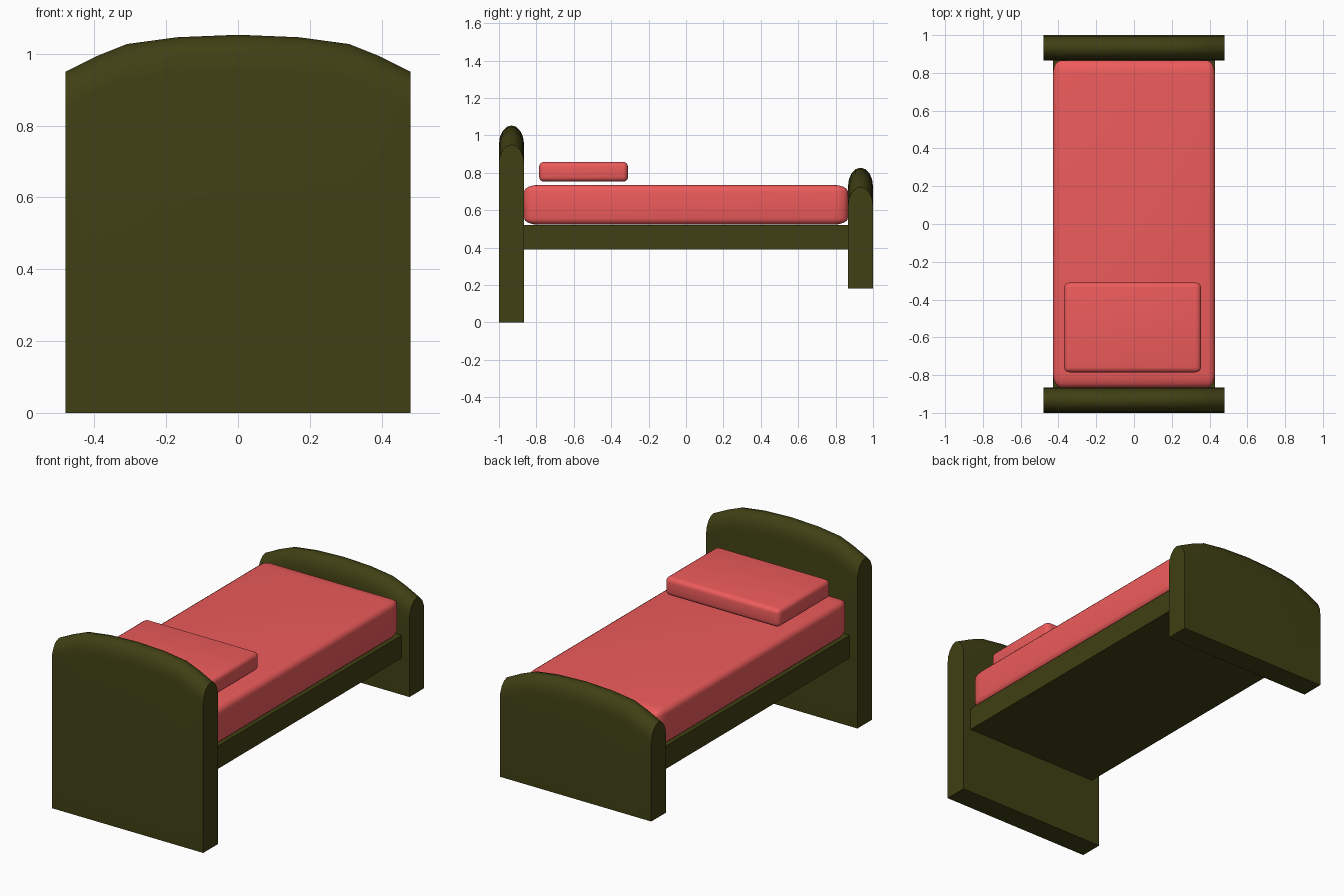
import bpy, bmesh, math
from mathutils import Vector

if "Cube" in bpy.data.objects:
    bpy.data.objects.remove(bpy.data.objects["Cube"])


def material(name, color):
    m = bpy.data.materials.new(name)
    m.diffuse_color = (*color, 1)
    m.use_nodes = True
    m.node_tree.nodes["Principled BSDF"].inputs["Base Color"].default_value = m.diffuse_color
    return m


WOOD = material("dark_olive_wood", (0.05, 0.05, 0.007))
FABRIC = material("coral_fabric", (0.85, 0.105, 0.105))


def finish(name, bm, mat, angle=40):
    bmesh.ops.recalc_face_normals(bm, faces=bm.faces)
    me = bpy.data.meshes.new(name)
    bm.to_mesh(me)
    bm.free()
    me.materials.append(mat)
    ob = bpy.data.objects.new(name, me)
    bpy.context.collection.objects.link(ob)
    bpy.ops.object.select_all(action='DESELECT')
    ob.select_set(True)
    bpy.context.view_layer.objects.active = ob
    bpy.ops.object.shade_smooth_by_angle(angle=math.radians(angle))
    return ob


def box(name, lo, hi, mat, radius=None):
    """Box between two corners; radius gives the rounding along each axis."""
    lo, hi = Vector(lo), Vector(hi)
    r = Vector(radius or (1, 1, 1))
    size, mid = hi - lo, (hi + lo) / 2
    bm = bmesh.new()
    bmesh.ops.create_cube(bm, size=1)
    bmesh.ops.scale(bm, verts=bm.verts, vec=[s / k for s, k in zip(size, r)])
    if radius:
        bmesh.ops.bevel(bm, geom=bm.edges[:], offset=1, segments=4,
                        profile=0.5, affect='EDGES')
    bmesh.ops.scale(bm, verts=bm.verts, vec=r)
    bmesh.ops.translate(bm, verts=bm.verts, vec=mid)
    return finish(name, bm, mat)


# Arched top: x position and drop below the crown
HALF_ARCH = [(0.17, 0.007), (0.31, 0.026), (0.39, 0.058), (0.48, 0.103)]
ARCH = [(-x, d) for x, d in reversed(HALF_ARCH)] + [(0, 0)] + HALF_ARCH


def end_board(name, y, bottom, crown, half=0.067, round_drop=0.10, steps=8):
    """Upright board, arched across x and rounded over its thickness."""
    bm = bmesh.new()
    rings = []
    for x, drop in ARCH:
        ring = [bm.verts.new((x, y - half, bottom))]
        for i in range(steps + 1):
            a = math.pi * (1 - i / steps)
            ring.append(bm.verts.new((x, y + half * math.cos(a),
                                      crown - drop - round_drop * (1 - math.sin(a)))))
        ring.append(bm.verts.new((x, y + half, bottom)))
        rings.append(ring)
    n = len(rings[0])
    for a, b in zip(rings, rings[1:]):
        for i in range(n):
            j = (i + 1) % n
            bm.faces.new((a[i], a[j], b[j], b[i]))
    bm.faces.new(rings[0])
    bm.faces.new(rings[-1])
    return finish(name, bm, WOOD)


# Head and foot boards
end_board("headboard", -0.933, 0.0, 1.053)
end_board("footboard", 0.933, 0.18, 0.827)

# Bed base
box("bed_frame", (-0.43, -0.866, 0.39), (0.43, 0.866, 0.52), WOOD)

# Soft parts
box("mattress", (-0.43, -0.866, 0.522), (0.43, 0.866, 0.735), FABRIC, (0.04, 0.08, 0.035))
box("pillow", (-0.37, -0.785, 0.752), (0.355, -0.31, 0.858), FABRIC, (0.03, 0.027, 0.025))
